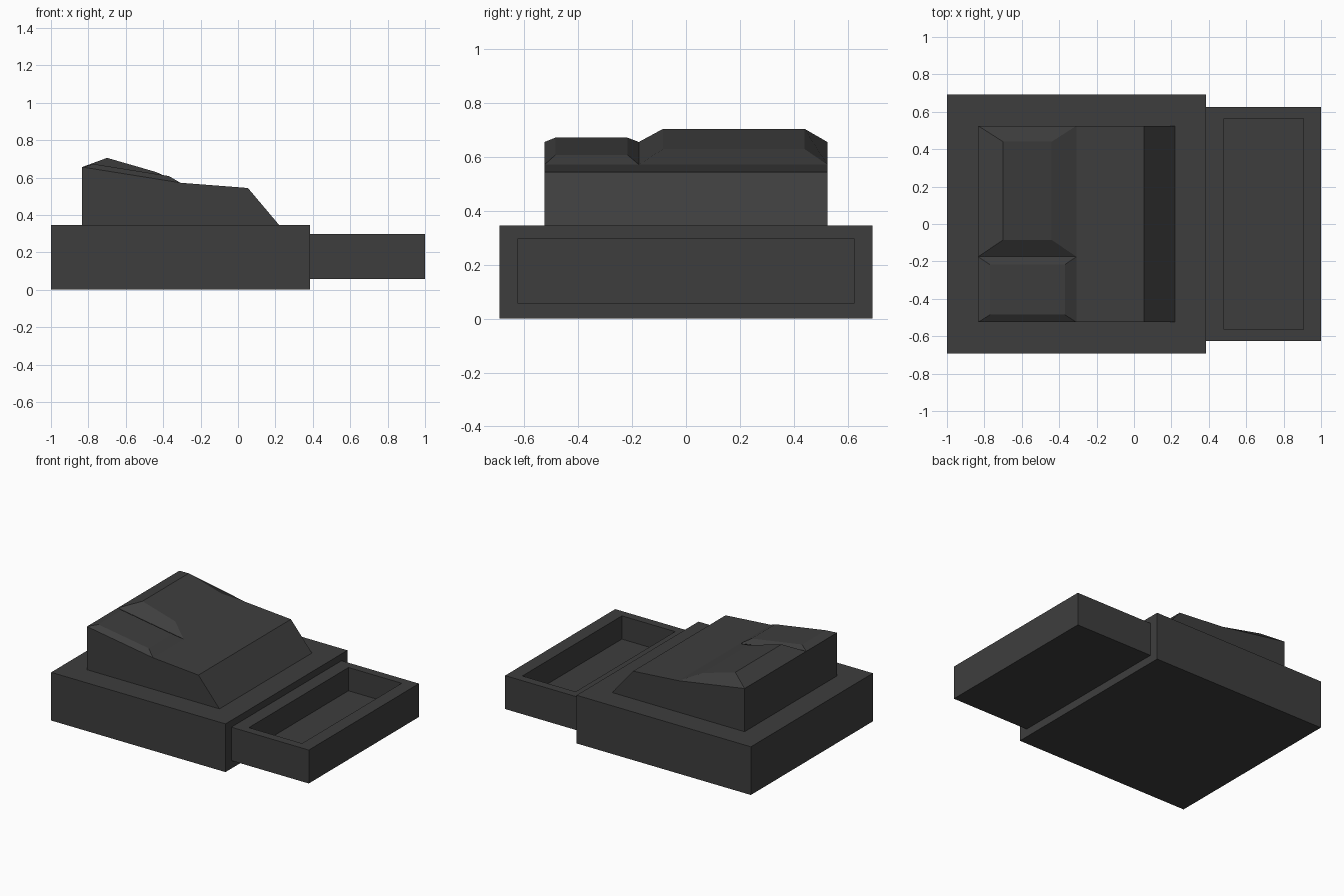
import bpy
import bmesh

if "Cube" in bpy.data.objects:
    bpy.data.objects.remove(bpy.data.objects["Cube"])

charcoal = bpy.data.materials.new("charcoal")
charcoal.diffuse_color = (0.048, 0.048, 0.048, 1)
charcoal.use_nodes = True
charcoal.node_tree.nodes["Principled BSDF"].inputs["Base Color"].default_value = charcoal.diffuse_color


def finish(name, bm):
    bmesh.ops.recalc_face_normals(bm, faces=bm.faces)
    mesh = bpy.data.meshes.new(name)
    bm.to_mesh(mesh)
    bm.free()
    mesh.materials.append(charcoal)
    obj = bpy.data.objects.new(name, mesh)
    bpy.context.collection.objects.link(obj)
    return obj


def loft(bm, rings, cap_start=True, cap_end=True):
    """Join rings of points with quads and cap the ends."""
    rows = [[bm.verts.new(p) for p in ring] for ring in rings]
    n = len(rows[0])
    for a, b in zip(rows, rows[1:]):
        for i in range(n):
            j = (i + 1) % n
            bm.faces.new((a[i], a[j], b[j], b[i]))
    if cap_start:
        bm.faces.new(rows[0])
    if cap_end:
        bm.faces.new(rows[-1])


def rect(x0, x1, y0, y1, z0, z1=None):
    """Rectangle ring whose height runs from z0 at x0 to z1 at x1."""
    z1 = z0 if z1 is None else z1
    return [(x0, y0, z0), (x1, y0, z1), (x1, y1, z1), (x0, y1, z0)]


# Base slab
bm = bmesh.new()
loft(bm, [rect(-1, 0.385, -0.692, 0.692, 0), rect(-1, 0.385, -0.692, 0.692, 0.346)])
finish("base_slab", bm)

# Tray with a recessed floor
outer = (0.385, 1, -0.625, 0.625)
inner = (0.482, 0.905, -0.565, 0.565)
bm = bmesh.new()
loft(bm, [rect(*outer, 0.057), rect(*outer, 0.297), rect(*inner, 0.297), rect(*inner, 0.13)])
finish("side_tray", bm)

# Sloped upper body, a profile extruded across the width
profile = [(-0.833, 0.346), (0.22, 0.346), (0.053, 0.544), (-0.308, 0.572), (-0.833, 0.656)]
bm = bmesh.new()
loft(bm, [[(x, y, z) for x, z in profile] for y in (-0.525, 0.525)])
finish("sloped_body", bm)

# Two bevelled raised panels on the back slope
panels = {
    "large_raised_panel": ((-0.175, 0.525), (-0.70, -0.44, -0.085, 0.44, 0.705, 0.63)),
    "small_raised_panel": ((-0.525, -0.175), (-0.77, -0.37, -0.485, -0.217, 0.672, 0.608)),
}
for name, ((y0, y1), top) in panels.items():
    bm = bmesh.new()
    loft(bm, [rect(-0.833, -0.308, y0, y1, 0.656, 0.572), rect(*top)], cap_start=False)
    finish(name, bm)
